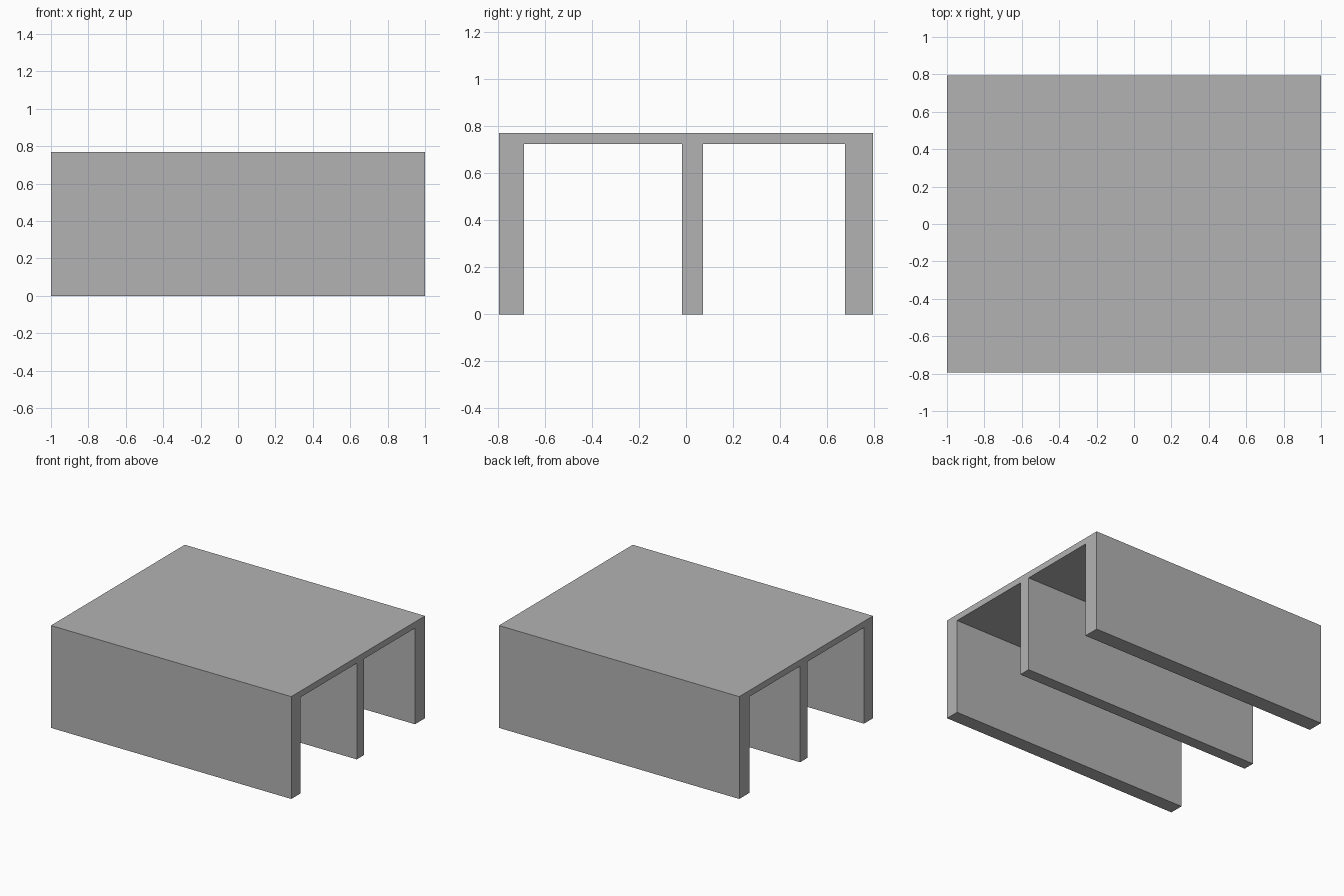
import bpy
import bmesh

cube = bpy.data.objects.get("Cube")
if cube:
    bpy.data.objects.remove(cube, do_unlink=True)

# Main dimensions
HALF_LENGTH = 1.0
HALF_DEPTH = 0.795
HEIGHT = 0.77
UNDERSIDE = 0.723

grey = bpy.data.materials.new("plain grey")
grey.use_nodes = True
colour = (0.45, 0.45, 0.45, 1)
grey.diffuse_color = colour
grey.node_tree.nodes["Principled BSDF"].inputs["Base Color"].default_value = colour

# Walls as (front, back) spans along y
walls = [(-HALF_DEPTH, -0.688), (-0.016, 0.072), (0.676, HALF_DEPTH)]

# End profile: along the top, then down and up around each wall
profile = [(-HALF_DEPTH, HEIGHT), (HALF_DEPTH, HEIGHT)]
for front, back in reversed(walls):
    if back < HALF_DEPTH:
        profile.append((back, UNDERSIDE))
    profile += [(back, 0), (front, 0)]
    if front > -HALF_DEPTH:
        profile.append((front, UNDERSIDE))

# Extrude the profile along x into one solid
bm = bmesh.new()
end = bm.faces.new([bm.verts.new((-HALF_LENGTH, y, z)) for y, z in profile])
result = bmesh.ops.extrude_face_region(bm, geom=[end], use_keep_orig=True)
far_verts = [g for g in result["geom"] if isinstance(g, bmesh.types.BMVert)]
bmesh.ops.translate(bm, verts=far_verts, vec=(2 * HALF_LENGTH, 0, 0))
bmesh.ops.recalc_face_normals(bm, faces=bm.faces)

mesh = bpy.data.meshes.new("double_channel_cover")
bm.to_mesh(mesh)
bm.free()
mesh.materials.append(grey)
cover = bpy.data.objects.new("double_channel_cover", mesh)
bpy.context.collection.objects.link(cover)
